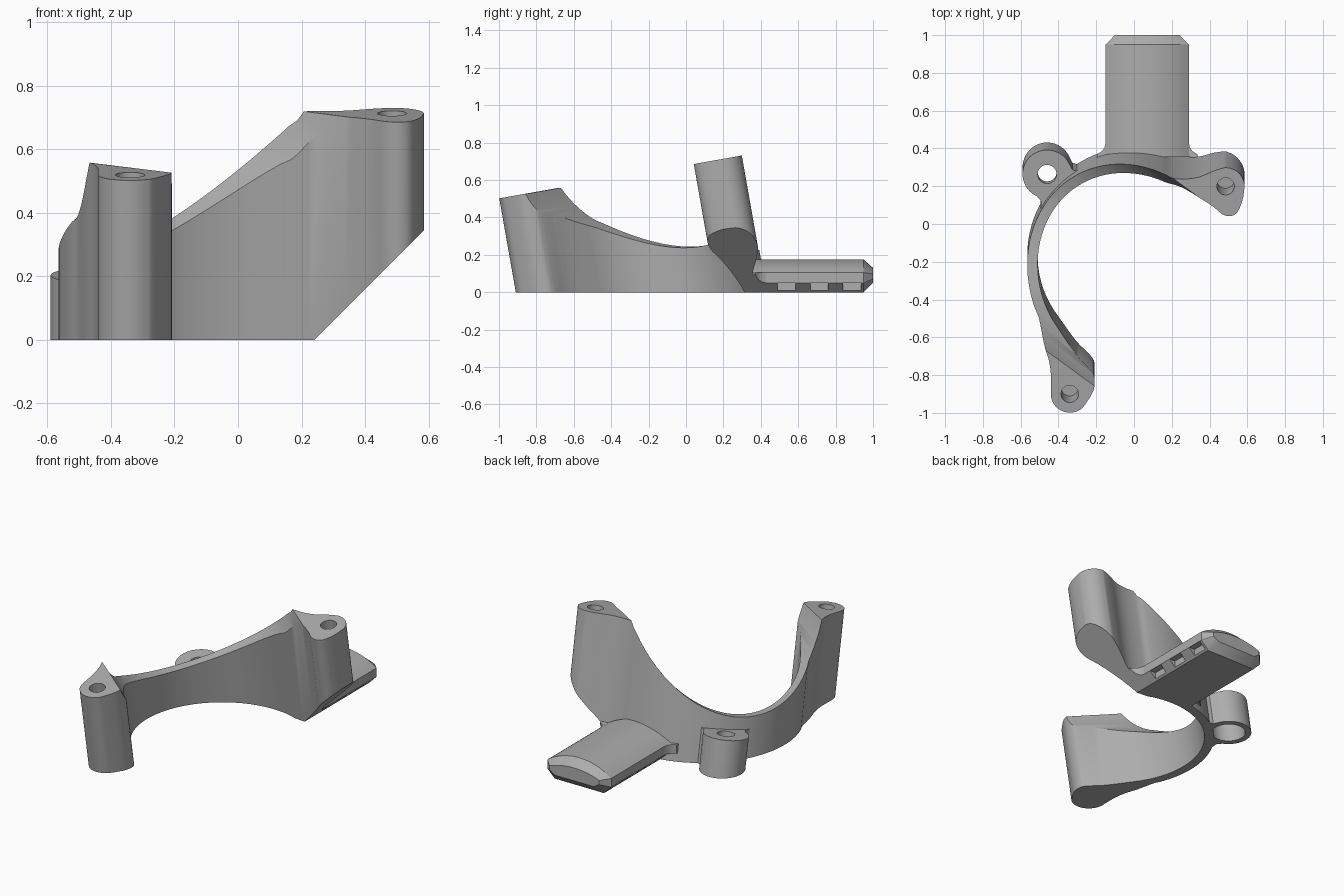
import bpy, bmesh, math
from mathutils import Matrix, Vector

cube = bpy.data.objects.get("Cube")
if cube:
    bpy.data.objects.remove(cube)

TILT = Matrix.Rotation(math.radians(10), 4, 'X')   # the clamp leans towards the front
FLAT = Matrix.Identity(4)
CY = -0.165                                        # centre of the curved wall
TOP = 0.668                                        # height of both screw posts
CHORD = Vector((0.594, 0.804, 0))                  # direction from post to post
SCOOP_T, SCOOP_Z, SCOOP_R = -0.158, 0.82, 0.592    # round scoop in the wall's top

grey = bpy.data.materials.new("plain_grey")
grey.use_nodes = True
grey.diffuse_color = (0.42, 0.42, 0.42, 1)
grey.node_tree.nodes["Principled BSDF"].inputs["Base Color"].default_value = (0.42, 0.42, 0.42, 1)


def arc(cx, cy, r, a0, a1, n):
    return [(cx + r * math.cos(math.radians(a0 + (a1 - a0) * i / n)),
             cy + r * math.sin(math.radians(a0 + (a1 - a0) * i / n))) for i in range(n + 1)]


def smooth(pts, steps=3):
    """Closed Catmull-Rom curve through the points."""
    out, n = [], len(pts)
    for i in range(n):
        a, b, c, d = (Vector(pts[(i + k) % n]) for k in (-1, 0, 1, 2))
        for s in range(steps):
            t = s / steps
            p = 0.5 * (2 * b + (c - a) * t + (2 * a - 5 * b + 4 * c - d) * t * t
                       + (3 * b - a - 3 * c + d) * t ** 3)
            out.append((p.x, p.y))
    return out


def all_geom(bm):
    return bm.verts[:] + bm.edges[:] + bm.faces[:]


def close_up(bm):
    bmesh.ops.holes_fill(bm, edges=[e for e in bm.edges if e.is_boundary], sides=0)
    bmesh.ops.recalc_face_normals(bm, faces=bm.faces)


def prism(name, pts, z0, z1, matrix=TILT, slices=(), top=None):
    """Solid extruded from a 2D outline; slices split it along CHORD, top gives its height."""
    bm = bmesh.new()
    bm.faces.new([bm.verts.new((x, y, z0)) for x, y in pts])
    for t in slices:
        bmesh.ops.bisect_plane(bm, geom=all_geom(bm), dist=1e-5,
                               plane_co=CHORD * t, plane_no=CHORD)
    ext = bmesh.ops.extrude_face_region(bm, geom=bm.faces[:])
    for v in ext["geom"]:
        if isinstance(v, bmesh.types.BMVert):
            v.co.z = top(v.co) if top else z1
    bm.transform(matrix)
    close_up(bm)
    mesh = bpy.data.meshes.new(name)
    bm.to_mesh(mesh)
    bm.free()
    mesh.materials.append(grey)
    obj = bpy.data.objects.new(name, mesh)
    bpy.context.collection.objects.link(obj)
    return obj


def trim(obj, point, normal):
    """Cut away everything on the normal's side and close the cut."""
    bm = bmesh.new()
    bm.from_mesh(obj.data)
    bmesh.ops.bisect_plane(bm, geom=all_geom(bm), dist=1e-5,
                           plane_co=point, plane_no=normal, clear_outer=True)
    close_up(bm)
    bm.to_mesh(obj.data)
    bm.free()


def subtract(obj, *cutters):
    for cutter in cutters:
        cutter.hide_render = True
        mod = obj.modifiers.new("cut", 'BOOLEAN')
        mod.operation, mod.solver, mod.object = 'DIFFERENCE', 'EXACT', cutter
    bpy.context.view_layer.update()
    result = obj.evaluated_get(bpy.context.evaluated_depsgraph_get())
    mesh = bpy.data.meshes.new_from_object(result)
    obj.modifiers.clear()
    obj.data = mesh
    for cutter in cutters:
        bpy.data.objects.remove(cutter)


def hole(x, y, r, z0, z1):
    return prism("hole_cutter", arc(x, y, r, 0, 352.5, 47), z0, z1)


def wall_top(co):
    """Height of the wall: level at the posts, a round scoop between them."""
    t = co.x * CHORD.x + co.y * CHORD.y - SCOOP_T
    if abs(t) >= SCOOP_R:
        return TOP
    return min(TOP, SCOOP_Z - math.sqrt(SCOOP_R ** 2 - t * t))


# Curved wall with a screw post at each end
outline = (arc(0, CY, 0.565, 69, 207, 30)
           + [(-0.478, -0.53), (-0.452, -0.61), (-0.44, -0.69)]
           + arc(-0.34, -0.796, 0.1, 180, 315, 10)
           + [(-0.225, -0.80), (-0.21, -0.755), (-0.213, -0.71), (-0.245, -0.67), (-0.31, -0.605)]
           + arc(0, CY, 0.51, 217, 70, 32)
           + [(0.25, 0.305), (0.34, 0.262), (0.42, 0.21), (0.465, 0.172), (0.505, 0.16),
              (0.545, 0.178), (0.573, 0.24)]
           + arc(0.485, 0.32, 0.1, -10, 95, 9)
           + [(0.42, 0.402), (0.35, 0.372), (0.28, 0.36)])
edge = math.acos((SCOOP_Z - TOP) / SCOOP_R)
slices = [SCOOP_T + SCOOP_R * math.sin(edge * (i / 16 - 1)) for i in range(33)]
wall = prism("clamp_wall", smooth(outline), -0.3, TOP, slices=slices, top=wall_top)
trim(wall, (0, 0, 0), (0, 0, -1))
trim(wall, (0.24, 0, 0), (1, 0, -1))

# Blind screw holes in the posts
subtract(wall, hole(-0.34, -0.796, 0.046, TOP - 0.2, TOP + 0.1),
         hole(0.485, 0.32, 0.046, TOP - 0.2, TOP + 0.1))

# Counterbored side lug
LX, LY = -0.46, 0.295
lug_outline = arc(LX, LY, 0.13, 25, 245, 44) + [
    (-0.492, 0.15), (-0.495, 0.10), (-0.47, 0.08), (-0.39, 0.20),
    (-0.30, 0.27), (-0.25, 0.325), (-0.295, 0.31), (-0.325, 0.318)]
lug = prism("side_lug", lug_outline, -0.3, 0.155)
trim(lug, (0, 0, 0), (0, 0, -1))
subtract(lug, hole(LX, LY, 0.095, -0.3, 0.09), hole(LX, LY, 0.05, -0.25, 0.3))

# Rear mounting tongue: domed section with chamfered lower edges
dome_r = (0.22 ** 2 + 0.07 ** 2) / (2 * 0.07)
half = math.degrees(math.asin(0.22 / dome_r))
section = [(-0.15, 0.05), (-0.10, 0), (0.24, 0), (0.29, 0.05)] + \
    arc(0.07, 0.175 - dome_r, dome_r, 90 - half, 90 + half, 20)
upright = Matrix(((1, 0, 0, 0), (0, 0, 1, 0), (0, 1, 0, 0), (0, 0, 0, 1)))
tongue = prism("mounting_tongue", section, 0.355, 0.95, upright)

# Tapered tip of the tongue
bm = bmesh.new()
bm.from_mesh(tongue.data)
end = [f for f in bm.faces if f.calc_center_median().y > 0.94]
tip = bmesh.ops.extrude_discrete_faces(bm, faces=end)["faces"][0]
for v in tip.verts:
    v.co = (0.07 + (v.co.x - 0.07) * 0.78, 1.0, 0.05 + v.co.z * 0.457)
bmesh.ops.recalc_face_normals(bm, faces=bm.faces)
bm.to_mesh(tongue.data)
bm.free()

# Three grip notches along each lower edge
notches = []
for y in (0.49, 0.665, 0.84):
    for x0, x1 in ((0.25, 0.35), (-0.21, -0.11)):
        notches.append(prism("notch_cutter", [(x0, y), (x1, y), (x1, y + 0.095), (x0, y + 0.095)],
                             -0.05, 0.05, FLAT))
subtract(tongue, *notches)

# Small fillets where the tongue meets the wall
fillets = []
for name, x, s in (("left_root_fillet", 0.29, 1), ("right_root_fillet", -0.15, -1)):
    pts = [(x - 0.01 * s, 0.43), (x, 0.43), (x + 0.006 * s, 0.405), (x + 0.02 * s, 0.385),
           (x + 0.045 * s, 0.37), (x + 0.045 * s, 0.35), (x - 0.01 * s, 0.355)]
    fillet = prism(name, pts, 0.05, 0.105, FLAT)
    trim(fillet, (0.24, 0, 0), (1, 0, -1))
    fillets.append(fillet)

# Smooth shading with crisp edges
bpy.ops.object.select_all(action='DESELECT')
for obj in [wall, lug, tongue] + fillets:
    obj.select_set(True)
bpy.context.view_layer.objects.active = wall
bpy.ops.object.shade_smooth_by_angle(angle=math.radians(30))
